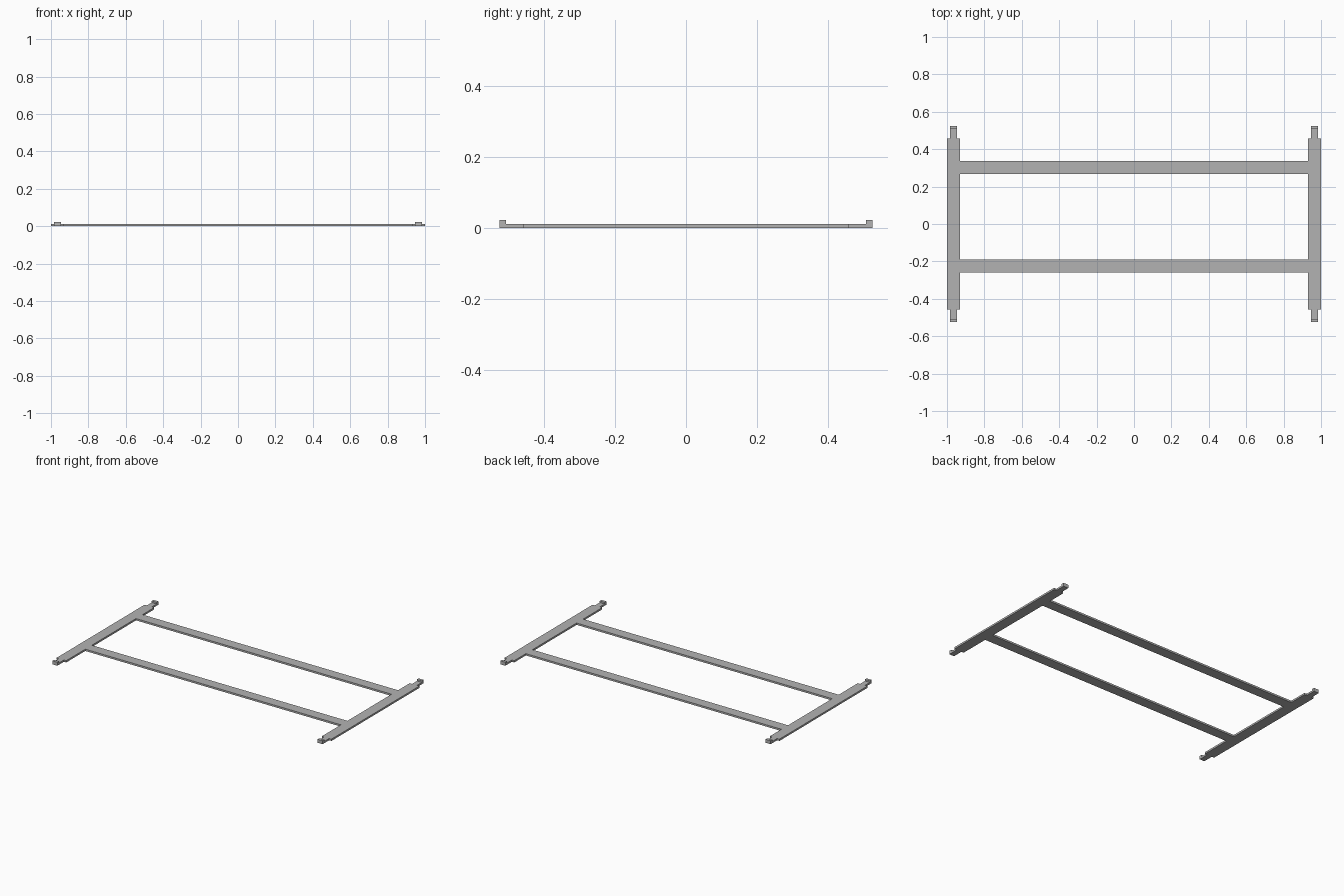
import bpy
import bmesh
from mathutils import Matrix, Vector

cube = bpy.data.objects.get("Cube")
if cube:
    bpy.data.objects.remove(cube, do_unlink=True)

THICK = 0.012          # thickness of the flat bars
HOOK_TOP = 0.0225      # top of the upturned lips
INNER, OUTER = 0.93, 1.0
BEAM_END, TAB_END = 0.457, 0.525

grey = bpy.data.materials.new("grey metal")
grey.use_nodes = True
grey.diffuse_color = (0.45, 0.45, 0.45, 1)
grey.node_tree.nodes["Principled BSDF"].inputs["Base Color"].default_value = grey.diffuse_color


def add_object(name, bm):
    bmesh.ops.recalc_face_normals(bm, faces=bm.faces)
    mesh = bpy.data.meshes.new(name)
    bm.to_mesh(mesh)
    bm.free()
    mesh.materials.append(grey)
    obj = bpy.data.objects.new(name, mesh)
    bpy.context.collection.objects.link(obj)


def box(name, x0, x1, y0, y1, z0=0, z1=THICK):
    bm = bmesh.new()
    size = Vector((x1 - x0, y1 - y0, z1 - z0))
    centre = Vector((x0 + x1, y0 + y1, z0 + z1)) / 2
    bmesh.ops.create_cube(bm, size=1, matrix=Matrix.Translation(centre) @ Matrix.Diagonal(size.to_4d()))
    add_object(name, bm)


def hooked_tab(name, x0, x1, end):
    # L-shaped side profile swept across the tab width
    lip = TAB_END - 0.018
    profile = [(BEAM_END, 0), (TAB_END, 0), (TAB_END, HOOK_TOP),
               (lip, HOOK_TOP), (lip, THICK), (BEAM_END, THICK)]
    bm = bmesh.new()
    face = bm.faces.new([bm.verts.new((x0, end * y, z)) for y, z in profile])
    swept = bmesh.ops.extrude_face_region(bm, geom=[face])["geom"]
    verts = [v for v in swept if isinstance(v, bmesh.types.BMVert)]
    bmesh.ops.translate(bm, verts=verts, vec=(x1 - x0, 0, 0))
    add_object(name, bm)


# Side beams with a hooked tab at each end
for side, sign in (("left", 1), ("right", -1)):
    x0, x1 = sorted((sign * INNER, sign * OUTER))
    box(side + "_beam", x0, x1, -BEAM_END, BEAM_END)
    for place, end in (("front", -1), ("back", 1)):
        hooked_tab(f"{side}_{place}_hook", x0 + 0.017, x1 - 0.017, end)

# Long cross rails
for place, y in (("front", -0.225), ("back", 0.302)):
    box(place + "_rail", -INNER, INNER, y - 0.034, y + 0.034)
